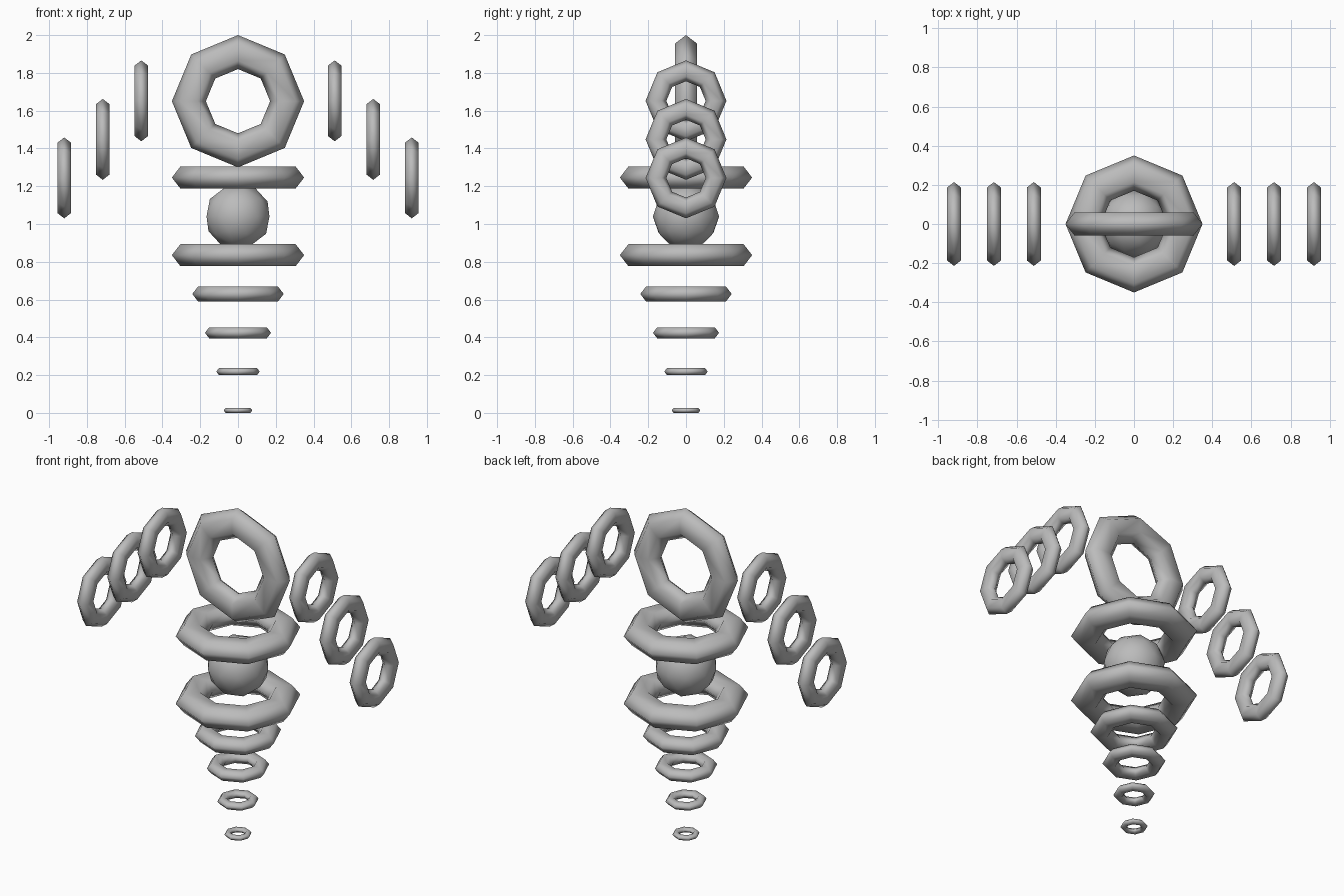
import bpy
from math import pi

cube = bpy.data.objects.get("Cube")
if cube:
    bpy.data.objects.remove(cube, do_unlink=True)

grey = bpy.data.materials.new("plain_grey")
grey.use_nodes = True
colour = (0.5, 0.5, 0.5, 1)
grey.diffuse_color = colour
grey.node_tree.nodes["Principled BSDF"].inputs["Base Color"].default_value = colour


def finish(name):
    obj = bpy.context.object
    obj.name = name
    obj.data.materials.append(grey)
    bpy.ops.object.shade_smooth()
    return obj


def ring(name, radius, location, rotation=(0, 0, 0)):
    """Flattened eight-sided ring with a six-sided section."""
    bpy.ops.mesh.primitive_torus_add(
        major_segments=8, minor_segments=6,
        major_radius=radius * 0.743, minor_radius=radius * 0.257,
        location=location, rotation=rotation)
    obj = finish(name)
    obj.scale.z = 0.75
    return obj


STEP = 0.2055
BASE = 0.013

# Stack of flat rings, widening upwards
for i, radius in enumerate((0.076, 0.115, 0.175, 0.242, 0.35)):
    ring(f"body_ring_{i + 1}", radius, (0, 0, BASE + STEP * i))

# Core ball between the two widest rings
bpy.ops.mesh.primitive_ico_sphere_add(
    subdivisions=2, radius=0.175, location=(0, 0, BASE + STEP * 5))
finish("core_ball")

# Shoulder ring and upright head ring
ring("shoulder_ring", 0.35, (0, 0, BASE + STEP * 6))
ring("head_ring", 0.35, (0, 0, 1.65), (pi / 2, 0, 0))

# Arm rings, stepping outwards and down on both sides
for side, sign in (("left", 1), ("right", -1)):
    for i in range(3):
        ring(f"{side}_arm_ring_{i + 1}", 0.214,
             (sign * (0.512 + 0.204 * i), 0, 1.652 - 0.204 * i),
             (0, pi / 2, 0))
